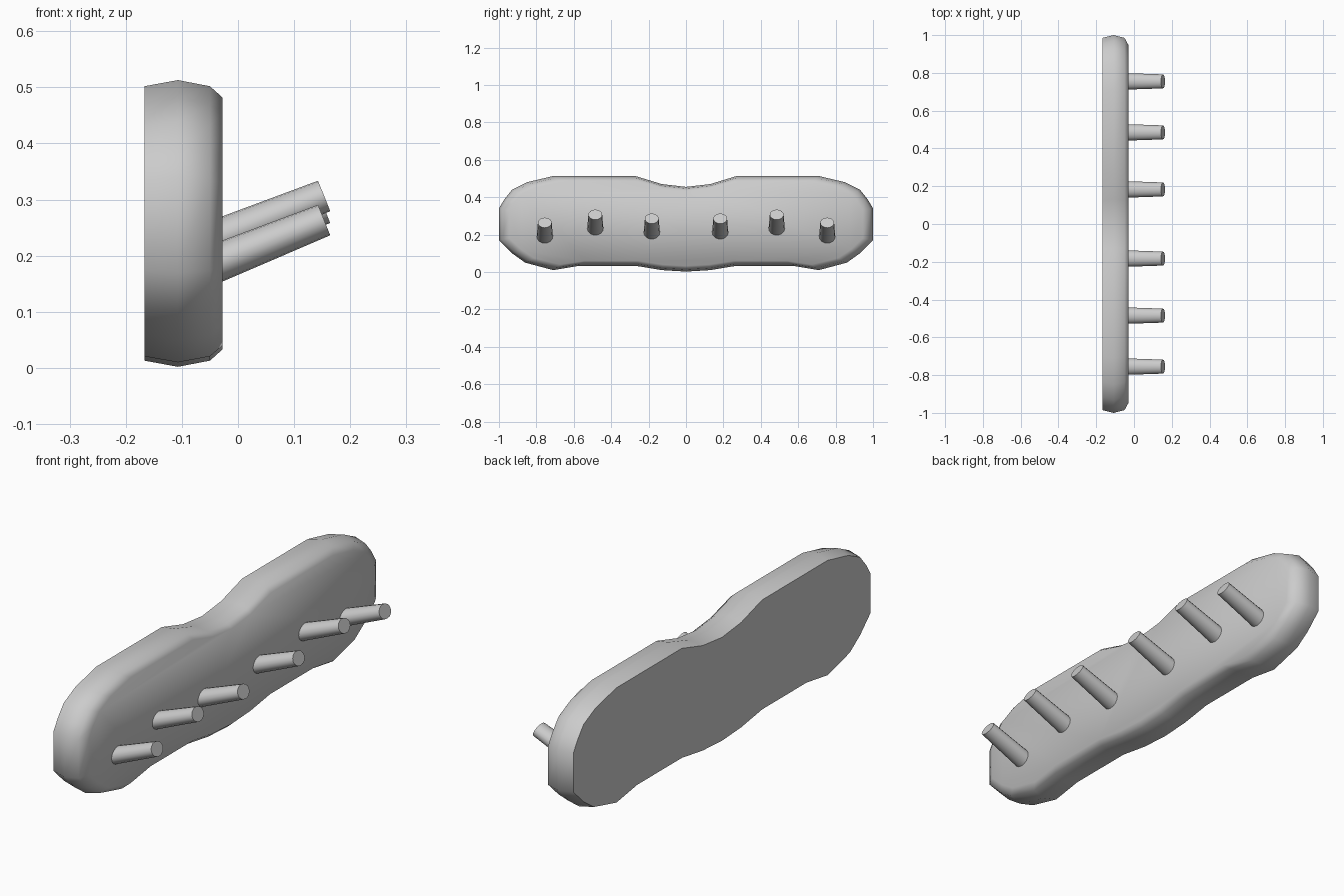
import bpy, bmesh, math
from mathutils import Vector, Matrix

if "Cube" in bpy.data.objects:
    bpy.data.objects.remove(bpy.data.objects["Cube"])


def finish(bm, name, angle):
    bmesh.ops.recalc_face_normals(bm, faces=bm.faces)
    mesh = bpy.data.meshes.new(name)
    bm.to_mesh(mesh)
    bm.free()
    ob = bpy.data.objects.new(name, mesh)
    bpy.context.collection.objects.link(ob)
    bpy.ops.object.select_all(action='DESELECT')
    ob.select_set(True)
    bpy.context.view_layer.objects.active = ob
    bpy.ops.object.shade_smooth_by_angle(angle=math.radians(angle))
    return ob


# Backboard: half outline in (y, z), mirrored, then stacked in slices along x
half = [(0, .455), (.13, .47), (.27, .513), (.71, .513), (.85, .48), (.93, .44),
        (.97, .39), (1, .34), (1, .17), (.93, .10), (.86, .05), (.71, .01),
        (.57, .033), (.27, .033), (.13, .01), (0, .002)]
outline = half + [(-y, z) for y, z in reversed(half[1:-1])]
mid = 0.257
slices = [(-.167, .985, .957), (-.107, 1, 1), (-.05, .985, .957), (-.028, .945, .88)]

bm = bmesh.new()
rings = [[bm.verts.new((x, y * sy, mid + (z - mid) * sz)) for y, z in outline]
         for x, sy, sz in slices]
n = len(outline)
for a, b in zip(rings, rings[1:]):
    for i in range(n):
        j = (i + 1) % n
        bm.faces.new((a[i], a[j], b[j], b[i]))
bm.faces.new(rings[0])
bm.faces.new(rings[-1])
finish(bm, "backboard", 60)

# Pegs: tapered oval rods tilted upward
start, end = Vector((-.055, 0, .180)), Vector((.1535, 0, .2635))
axis = end - start
tilt = math.atan2(axis.x, axis.z)
for y, lift in ((.755, 0), (.485, .043), (.183, .022)):
    for side, label in ((1, "right"), (-1, "left")):
        bm = bmesh.new()
        place = (Matrix.Translation((start + end) / 2 + Vector((0, y * side, lift)))
                 @ Matrix.Rotation(tilt, 4, 'Y') @ Matrix.Diagonal((.79, 1, 1, 1)))
        bmesh.ops.create_cone(bm, cap_ends=True, segments=16, radius1=.044,
                              radius2=.037, depth=axis.length, matrix=place)
        finish(bm, f"peg_{label}", 50)
